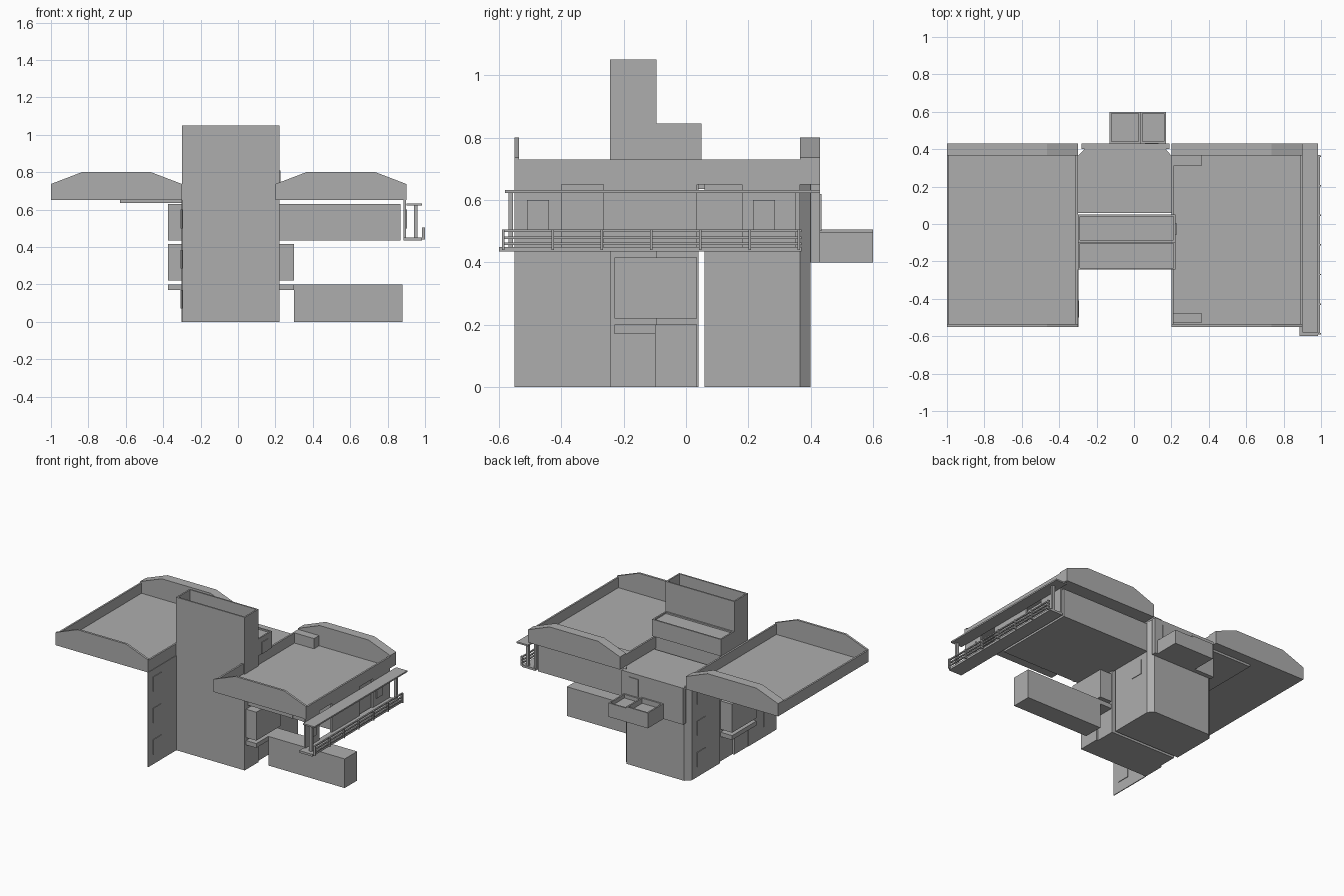
import bpy, bmesh

cube = bpy.data.objects.get("Cube")
if cube:
    bpy.data.objects.remove(cube, do_unlink=True)

grey = bpy.data.materials.new("plain grey")
grey.use_nodes = True
tone = (0.42, 0.42, 0.42, 1)
grey.diffuse_color = tone
grey.node_tree.nodes["Principled BSDF"].inputs["Base Color"].default_value = tone


def prism(name, outline, axis, start, end):
    """Extrude a 2D outline along y (outline in x, z) or z (outline in x, y)."""
    bm = bmesh.new()
    verts = [bm.verts.new((a, start, b) if axis == "y" else (a, b, start)) for a, b in outline]
    face = bm.faces.new(verts)
    moved = bmesh.ops.extrude_face_region(bm, geom=[face])["geom"]
    shift = (0, end - start, 0) if axis == "y" else (0, 0, end - start)
    bmesh.ops.translate(bm, verts=[v for v in moved if isinstance(v, bmesh.types.BMVert)], vec=shift)
    bmesh.ops.recalc_face_normals(bm, faces=bm.faces)
    mesh = bpy.data.meshes.new(name)
    bm.to_mesh(mesh)
    bm.free()
    mesh.materials.append(grey)
    obj = bpy.data.objects.new(name, mesh)
    bpy.context.collection.objects.link(obj)
    return obj


def box(name, x, y, z):
    corners = [(x[0], y[0]), (x[1], y[0]), (x[1], y[1]), (x[0], y[1])]
    return prism(name, corners, "z", z[0], z[1])


def tray(name, x, y, z, t, floor):
    """Open-topped box with walls of thickness t and a floor at the given height."""
    box(name + "_floor", (x[0] + t, x[1] - t), (y[0] + t, y[1] - t), (z[0], floor))
    for i, (a, b) in enumerate(((x[0], x[0] + t), (x[1] - t, x[1]))):
        box(f"{name}_side_{i}", (a, b), y, z)
    for i, (a, b) in enumerate(((y[0], y[0] + t), (y[1] - t, y[1]))):
        box(f"{name}_end_{i}", (x[0] + t, x[1] - t), (a, b), z)


# Two flat roofs with stepped-slope parapets front and back
for side, x0 in (("right", -1.0), ("left", 0.2)):
    x1 = x0 + 0.7
    box(side + "_roof_slab", (x0, x1), (-0.54, 0.4), (0.65, 0.66))
    for edge, a in (("outer", x0), ("inner", x1 - 0.012)):
        box(f"{side}_roof_{edge}_parapet", (a, a + 0.012), (-0.54, 0.37), (0.65, 0.73))
    gable = [(x0, 0.65), (x1, 0.65), (x1, 0.737), (x1 - 0.165, 0.8),
             (x0 + 0.165, 0.8), (x0, 0.737)]
    prism(side + "_roof_front_parapet", gable, "y", -0.55, -0.535)
    prism(side + "_roof_back_parapet", gable, "y", 0.365, 0.43)
box("right_roof_soffit", (-0.63, -0.3), (-0.2, 0.36), (0.635, 0.65))
box("roof_hatch_back", (0.21, 0.36), (0.31, 0.365), (0.66, 0.73))
box("roof_hatch_front", (0.21, 0.36), (-0.53, -0.475), (0.66, 0.72))

# Tall front tower, open at the top, with a lower block behind it
box("tower_body", (-0.3, 0.222), (-0.244, -0.095), (0, 0.85))
tray("tower_parapet", (-0.3, 0.222), (-0.244, -0.095), (0.85, 1.05), 0.01, 0.86)
box("tower_rear_block", (-0.286, 0.21), (-0.095, 0.04), (0, 0.73))
tray("tower_rear_top", (-0.3, 0.222), (-0.095, 0.05), (0.73, 0.845), 0.01, 0.835)
box("tower_rear_window", (0.218, 0.226), (-0.06, 0.005), (0.73, 0.81))

# Stair core with chamfered back corners
core = [(-0.3, 0.06), (0.2, 0.06), (0.2, 0.365), (0.17, 0.4), (-0.265, 0.4), (-0.3, 0.365)]
prism("stair_core", core, "z", 0, 0.65)
box("back_overhang", (-0.28, 0.19), (0.4, 0.43), (0.4, 0.65))
box("back_overhang_window", (0.06, 0.13), (0.428, 0.434), (0.5, 0.62))

# Back planters
tray("planter_wide", (-0.13, 0.035), (0.43, 0.6), (0.4, 0.505), 0.01, 0.47)
tray("planter_narrow", (0.035, 0.17), (0.43, 0.6), (0.4, 0.495), 0.01, 0.47)

# Projecting floors either side of the tower, and the long ground wing
box("upper_bay", (-0.375, -0.28), (-0.23, 0.035), (0.435, 0.63))
box("middle_bay", (-0.375, 0.3), (-0.23, 0.035), (0.22, 0.415))
box("lower_slab", (-0.375, 0.3), (-0.23, 0.035), (0.17, 0.2))
box("ground_wing", (0.3, 0.88), (-0.1, 0.035), (0, 0.2))

# Thin front wing wall with framed windows, repeated on the core
box("front_wing_wall", (-0.303, -0.297), (-0.55, -0.244), (0, 0.65))
for level, z in enumerate((0.07, 0.285, 0.5)):
    box(f"wing_window_{level}", (-0.307, -0.293), (-0.5, -0.41), (z, z + 0.1))
    box(f"core_window_right_{level}", (-0.304, -0.299), (0.22, 0.31), (z, z + 0.1))
box("core_window_left", (0.199, 0.204), (0.22, 0.31), (0.3, 0.4))

# Raised room below the left roof
box("raised_room", (0.2, 0.87), (-0.21, 0.365), (0.435, 0.63))
for i, x in enumerate((0.3, 0.55, 0.64)):
    box(f"room_front_pier_{i}", (x, x + 0.015), (-0.214, -0.21), (0.435, 0.63))

# Balcony along the left end
box("balcony_floor", (0.885, 0.985), (-0.6, 0.37), (0.435, 0.45))
box("balcony_canopy", (0.9, 0.985), (-0.58, 0.43), (0.622, 0.632))
for i, y in enumerate(((-0.55, -0.4), (-0.265, 0.035), (0.18, 0.365))):
    box(f"balcony_wall_{i}", (0.885, 0.898), y, (0.435, 0.65))
for i, y in enumerate(((-0.51, -0.44), (0.215, 0.285))):
    box(f"balcony_window_{i}", (0.898, 0.903), y, (0.5, 0.6))
for i, z in enumerate((0.455, 0.475, 0.497)):
    box(f"balcony_rail_{i}", (0.985, 0.995), (-0.59, 0.37), (z, z + 0.008))
for i in range(7):
    y = -0.59 + i * 0.158
    box(f"balcony_rail_post_{i}", (0.985, 1.0), (y, y + 0.008), (0.44, 0.505))
for i, y in enumerate((-0.57, 0.35)):
    box(f"balcony_column_{i}", (0.94, 0.96), (y, y + 0.015), (0.44, 0.625))
